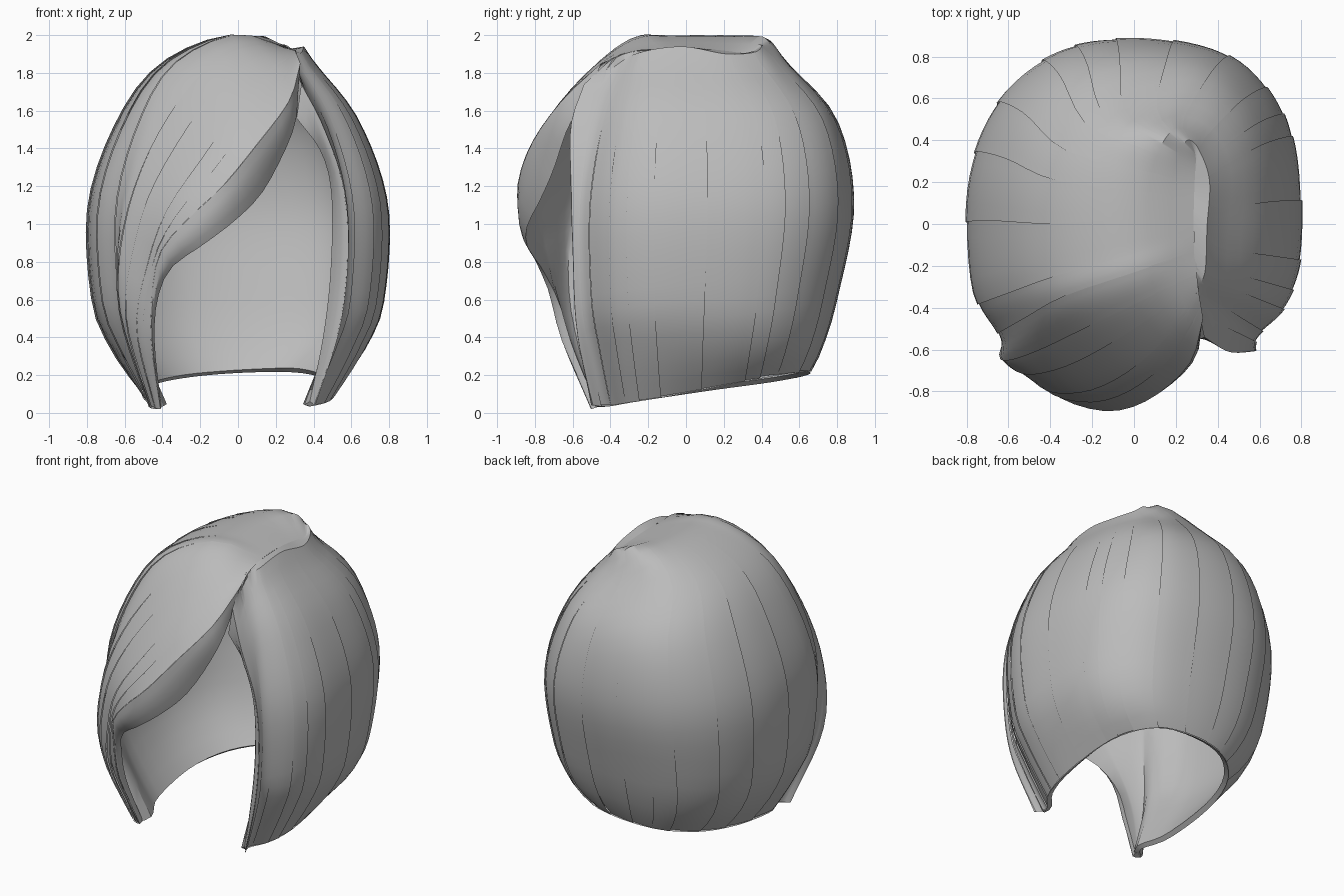
import bpy, math, random
from mathutils import Vector as V

if "Cube" in bpy.data.objects:
    bpy.data.objects.remove(bpy.data.objects["Cube"])

random.seed(4)
grey = bpy.data.materials.new("ash grey")
grey.diffuse_color = (0.5, 0.5, 0.5, 1)
grey.use_nodes = True
grey.node_tree.nodes["Principled BSDF"].inputs["Base Color"].default_value = grey.diffuse_color


def spline(pts, t):
    """Catmull-Rom point at t (0..1) through pts."""
    n = len(pts) - 1
    x = min(max(t, 0), 1) * n
    i = min(int(x), n - 1)
    f = x - i
    b, c = pts[i], pts[i + 1]
    a = pts[i - 1] if i else b * 2 - c
    d = pts[i + 2] if i + 2 <= n else c * 2 - b
    return (b * 2 + (c - a) * f + (a * 2 - b * 5 + c * 4 - d) * f * f
            + (b * 3 - a - c * 3 + d) * f ** 3) * 0.5


def resample(pts, count):
    """Evenly spaced points along the spline."""
    fine = [spline(pts, k / 120) for k in range(121)]
    run = [0]
    for p, q in zip(fine, fine[1:]):
        run.append(run[-1] + (q - p).length)
    out, k = [], 0
    for j in range(count):
        goal = run[-1] * j / (count - 1)
        while k < 119 and run[k + 1] < goal:
            k += 1
        f = (goal - run[k]) / (run[k + 1] - run[k])
        out.append(fine[k].lerp(fine[k + 1], f))
    return out


# Head outline: height, half width, front depth, back depth
LEVELS = [(1.85, .41, .44, .54), (1.55, .64, .57, .80), (1.1, .795, .66, .89),
          (.6, .775, .65, .80), (.35, .68, .60, .725), (.1, .51, .52, .66)]


def outline(level, deg):
    z, w, f, b = level
    c, s = math.cos(math.radians(deg)), math.sin(math.radians(deg))
    if c < 0:
        f *= 1.08
    e = 2 / (2.7 if s < 0 else 2.3 if c < 0 else 2.6)
    x = math.copysign(abs(c) ** e, c) * w
    y = abs(s) ** e * (b if s > 0 else -f)
    if z < .2:                                   # sloping hem
        z = .02 + (y + .5) * .165 + .08 * x * max(0, y)
    return V((x, y, z))


def fall(deg, y):
    """Guide strand from the parting at depth y, down at the given angle."""
    start = V((.285 + .12 * y * y, y, 1.93 - .3 * y * y))
    ring = [outline(l, deg) for l in LEVELS]
    mid = start.lerp(ring[0], .48)
    d = (ring[0] - start).length
    mid.z = 1.90 + .10 * min(1, d / .45)
    return [start, mid] + ring


def path(*pts):
    return [V(p) for p in pts]


ROWS = 24
# Fringe guides sweeping across the forehead
fringe_edge = path((.33, -.45, 1.85), (.27, -.66, 1.65), (.1, -.82, 1.42), (-.08, -.89, 1.2),
                   (-.25, -.87, 1.04), (-.4, -.80, .87), (-.45, -.73, .68), (-.46, -.66, .4),
                   (-.41, -.5, .02))
fringe_mid = path((.31, -.33, 1.9), (.2, -.48, 1.84), (0, -.67, 1.63), (-.2, -.78, 1.35),
                  (-.38, -.80, 1.08), (-.48, -.75, .8), (-.54, -.66, .45), (-.44, -.5, .02))
fringe_top = path((.3, -.24, 1.92), (.05, -.36, 1.94), (-.2, -.48, 1.79), (-.45, -.60, 1.42),
                  (-.60, -.65, 1.0), (-.63, -.62, .55), (-.47, -.48, .03))
fringe_under = path((.32, -.50, 1.72), (.30, -.62, 1.52), (.2, -.70, 1.29), (.1, -.77, 1.13),
                    (-.05, -.84, .99), (-.2, -.84, .88), (-.36, -.76, .76), (-.43, -.67, .58),
                    (-.44, -.6, .35), (-.405, -.47, .03))
# Right curtain edge
curtain_edge = path((.335, -.54, 1.74), (.45, -.61, 1.52), (.56, -.61, 1.2), (.585, -.60, .85),
                    (.54, -.58, .45), (.41, -.5, .04))
curtain_under = path((.31, -.55, 1.56), (.44, -.55, 1.38), (.495, -.52, 1.15), (.49, -.51, .75),
                     (.45, -.5, .4), (.38, -.47, .06))

guides = [fringe_edge, fringe_mid, fringe_top]
guides += [fall(a, y) for a, y in [(222, -.14), (198, -.03), (170, .08), (142, .19), (114, .27),
                                   (90, .32), (66, .335), (42, .29), (18, .2), (-5, .05),
                                   (-28, -.16), (-48, -.36)]]
guides.append(curtain_edge)
guides = [resample(g, ROWS) for g in guides]
LAST = len(guides) - 1


def surface(u, j):
    return spline([g[j] for g in guides], u / LAST)


def normal(u, j):
    across = surface(min(u + .1, LAST), j) - surface(max(u - .1, 0), j)
    down = surface(u, min(j + 1, ROWS - 1)) - surface(u, max(j - 1, 0))
    return across.cross(down).normalized()


def build(name, grids):
    """Mesh from grids of points, each grid a list of columns."""
    verts, faces = [], []
    for grid in grids:
        o, rows = len(verts), len(grid[0])
        for col in grid:
            verts.extend(col)
        for i in range(len(grid) - 1):
            for j in range(rows - 1):
                a = o + i * rows + j
                faces.append((a, a + rows, a + rows + 1, a + 1))
    me = bpy.data.meshes.new(name)
    me.from_pydata(verts, [], faces)
    me.materials.append(grey)
    ob = bpy.data.objects.new(name, me)
    bpy.context.collection.objects.link(ob)
    bpy.ops.object.select_all(action='DESELECT')
    ob.select_set(True)
    bpy.context.view_layer.objects.active = ob
    bpy.ops.object.shade_smooth_by_angle(angle=math.radians(32))


def lock(u0, u1):
    """One lock, its far edge tucked slightly under the next one."""
    cols, n = [], 5
    end = min(u1 + .03, LAST)
    trim = random.uniform(0, .01)
    for i in range(n + 1):
        f = i / n
        u = u0 + (end - u0) * f
        col = []
        for j in range(ROWS):
            fade = min(1, max(0, j - 2) / 6)
            p = surface(u, j) + normal(u, j) * fade * (.003 - .008 * f)
            if j == ROWS - 1:
                p.z += trim
            col.append(p)
        cols.append(col)
    return cols


def locks(name, first, last, count):
    w = [random.uniform(.6, 1.4) for _ in range(count)]
    edges = [first + (last - first) * sum(w[:k]) / sum(w) for k in range(count + 1)]
    build(name, [lock(a, b) for a, b in zip(edges, edges[1:])])


# Locks around the head
locks("fringe_locks", 0, 2, 4)
locks("left_locks", 2, 6, 5)
locks("back_locks", 6, 10, 6)
locks("right_locks", 10, LAST, 9)


def curl(name, a, b):
    """Rolled-under lip between two edge curves, slightly rounded."""
    a, b = resample(a, ROWS), resample(b, ROWS)
    cols = []
    for f in (0, .25, .5, .75, 1):
        puff = V((0, -.02 * math.sin(math.pi * f), 0))
        cols.append([p.lerp(q, f) + puff * min(1, j / 4, (ROWS - 1 - j) / 4)
                     for j, (p, q) in enumerate(zip(a, b))])
    build(name, [cols])


curl("fringe_lip", fringe_under, fringe_edge)
curl("curtain_lip", curtain_edge, curtain_under)

# Smooth inner lining joined to the lips, and the hem closing the lower edge
steps = [.7 + (LAST - 1.3) * k / 48 for k in range(49)]
inner = [[surface(u, j) - normal(u, j) * .035 * min(1, j / 4) for j in range(ROWS)]
         for u in steps]
inner = [resample(fringe_under, ROWS)] + inner + [resample(curtain_under, ROWS)]
build("lining", [inner[::-1]])
outer = [0] + steps + [LAST]
build("hem", [[[surface(u, ROWS - 1), col[-1]] for u, col in zip(outer, inner)]])
